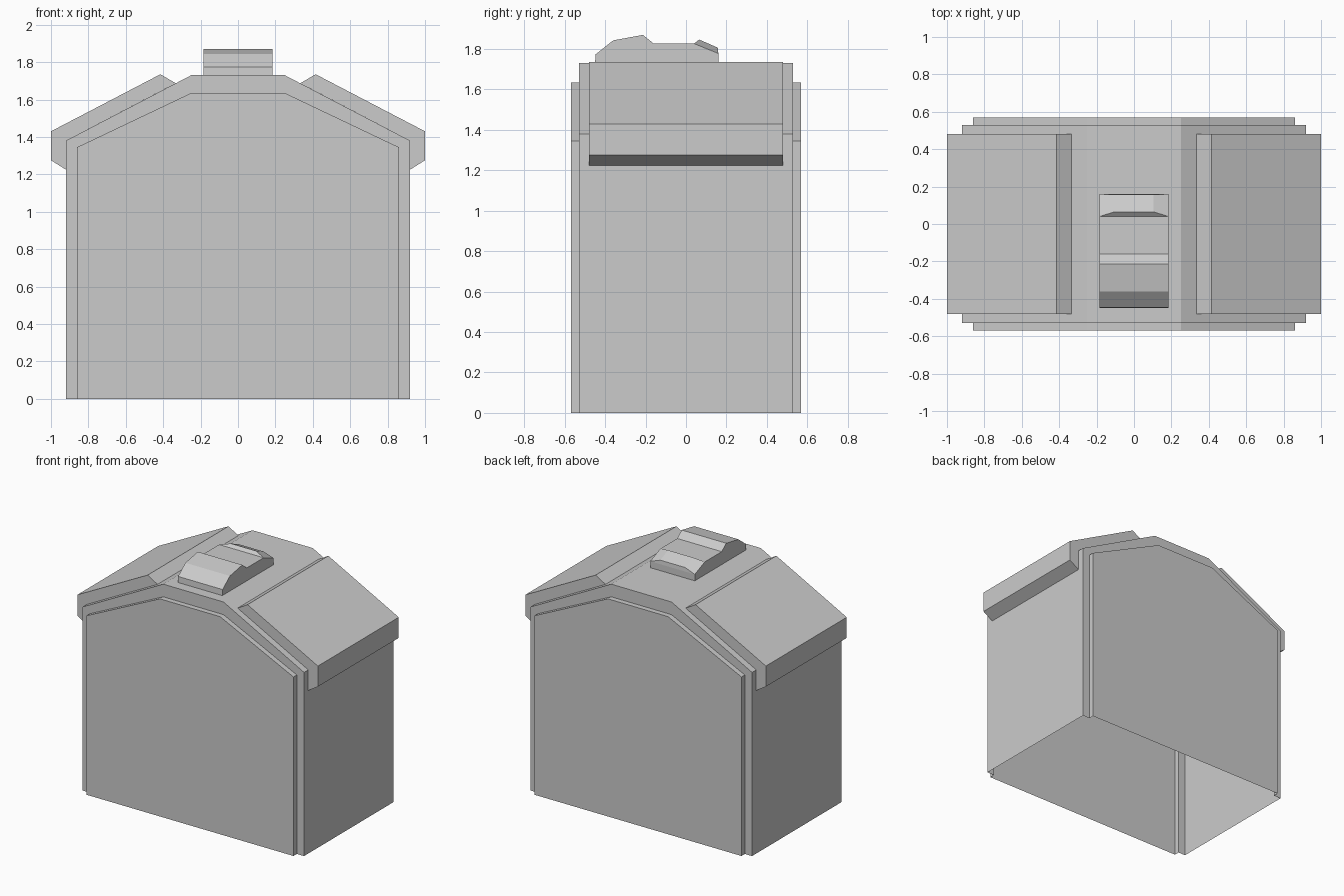
import bpy

if "Cube" in bpy.data.objects:
    bpy.data.objects.remove(bpy.data.objects["Cube"])


def make(name, verts, faces):
    mesh = bpy.data.meshes.new(name)
    mesh.from_pydata(verts, [], faces)
    mesh.update()
    obj = bpy.data.objects.new(name, mesh)
    bpy.context.collection.objects.link(obj)
    return obj


def loft(name, rings, skip=()):
    """Join matching rings with quads, cap both ends, leave out the skipped sides."""
    n = len(rings[0])
    verts = [v for ring in rings for v in ring]
    faces = [tuple(range(n)), tuple(reversed(range(len(verts) - n, len(verts))))]
    for r in range(len(rings) - 1):
        a, b = r * n, (r + 1) * n
        for i in range(n):
            if i not in skip:
                j = (i + 1) % n
                faces.append((a + j, a + i, b + i, b + j))
    return make(name, verts, faces)


# Housing: stepped shell with recessed borders, open underneath
outer = [(0.92, 0), (0.92, 1.38), (0.25, 1.73)]
inner = [(0.86, 0), (0.86, 1.345), (0.25, 1.635)]


def gable(half, y):
    pts = half + [(-x, z) for x, z in reversed(half)]
    return [(x, y, z) for x, z in pts]


loft("housing", [gable(inner, -0.57), gable(inner, -0.53), gable(outer, -0.53),
                 gable(outer, 0.53), gable(inner, 0.53), gable(inner, 0.57)], skip=(5,))

# Sloping roof slabs, left and right
slab = [(0.92, 1.225), (1.0, 1.275), (1.0, 1.43), (0.415, 1.735), (0.333, 1.687), (0.92, 1.38)]
for side, label in ((1, "right"), (-1, "left")):
    pts = slab if side == 1 else slab[::-1]
    skip = (4, 5) if side == 1 else (0, 5)
    if side == -1:
        skip = (5, 0)[:1] + (0,)
    loft(label + "_roof_slab",
         [[(side * x, y, z) for x, z in pts] for y in (-0.48, 0.48)], skip)

# Ridge vent: profile run across x, open where it sits on the roof
vent = [(-0.45, 1.73), (0.16, 1.73), (0.16, 1.778), (0.04, 1.827), (-0.16, 1.827),
        (-0.213, 1.87), (-0.36, 1.843), (-0.447, 1.774)]
loft("ridge_vent", [[(x, y, z) for y, z in vent] for x in (0.185, -0.185)], skip=(0, 2))

# Bevelled raised lid at the back of the vent
base = [(-0.185, 0.04, 1.827), (0.185, 0.04, 1.827), (0.185, 0.16, 1.778), (-0.185, 0.16, 1.778)]
top = [(-0.104, 0.065, 1.847), (0.104, 0.065, 1.847), (0.104, 0.157, 1.807), (-0.104, 0.157, 1.807)]
make("vent_lid", base + top,
     [(4, 5, 6, 7)] + [(i, (i + 1) % 4, 4 + (i + 1) % 4, 4 + i) for i in range(4)])

# Face outward
for obj in bpy.context.collection.objects:
    obj.select_set(True)
    bpy.context.view_layer.objects.active = obj
bpy.ops.object.mode_set(mode='EDIT')
bpy.ops.mesh.select_all(action='SELECT')
bpy.ops.mesh.normals_make_consistent(inside=False)
bpy.ops.object.mode_set(mode='OBJECT')
